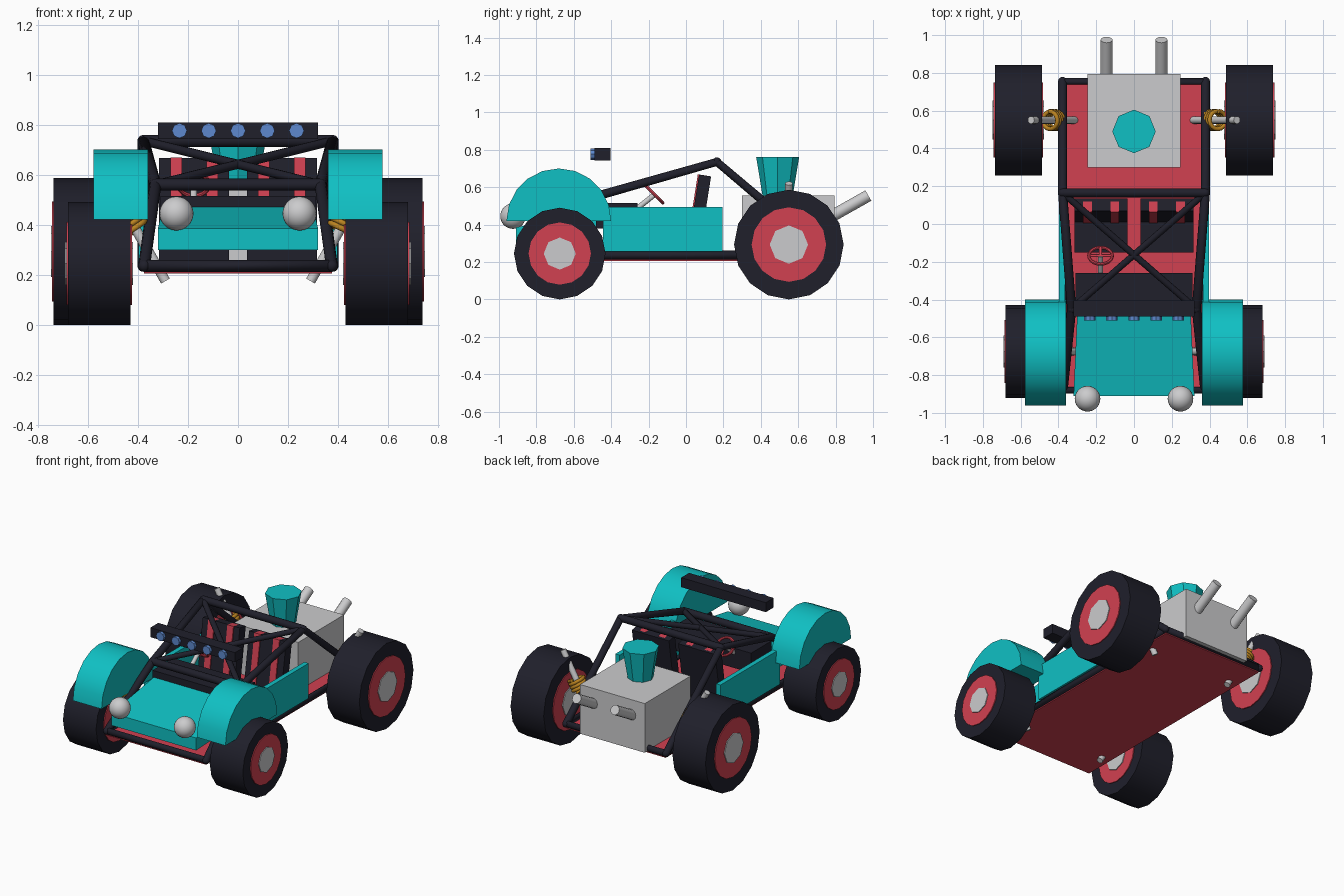
import bpy, bmesh, math
from mathutils import Vector

if "Cube" in bpy.data.objects:
    bpy.data.objects.remove(bpy.data.objects["Cube"])


def material(name, rgb):
    m = bpy.data.materials.new(name)
    m.use_nodes = True
    m.diffuse_color = (*rgb, 1)
    m.node_tree.nodes["Principled BSDF"].inputs["Base Color"].default_value = (*rgb, 1)
    return m


TEAL = material("teal paint", (0.005, 0.53, 0.55))
BLACK = material("black", (0.014, 0.014, 0.024))
RED = material("red", (0.64, 0.052, 0.082))
GREY = material("light grey", (0.6, 0.6, 0.61))
BLUE = material("blue lens", (0.11, 0.25, 0.62))
GOLD = material("gold spring", (0.5, 0.23, 0.015))


def finish(ob, name, mat, smooth=False):
    ob.name = name
    ob.data.materials.append(mat)
    if smooth:
        bpy.ops.object.select_all(action="DESELECT")
        ob.select_set(True)
        bpy.context.view_layer.objects.active = ob
        bpy.ops.object.shade_smooth_by_angle(angle=math.radians(40))
    return ob


def box(name, mat, x, y, z, tilt=0):
    """Box from (min, max) ranges, leaned about x around its centre."""
    lo, hi = Vector((x[0], y[0], z[0])), Vector((x[1], y[1], z[1]))
    bpy.ops.mesh.primitive_cube_add(size=1, location=(lo + hi) / 2)
    ob = bpy.context.object
    ob.scale = hi - lo
    ob.rotation_euler.x = tilt
    return finish(ob, name, mat)


def rod(name, mat, a, b, r1, r2=None, sides=12, smooth=True):
    """Cylinder or cone between two points."""
    a, b = Vector(a), Vector(b)
    bpy.ops.mesh.primitive_cone_add(vertices=sides, radius1=r1, radius2=r1 if r2 is None else r2,
                                    depth=(b - a).length, location=(a + b) / 2)
    ob = bpy.context.object
    ob.rotation_mode = "QUATERNION"
    ob.rotation_quaternion = Vector((0, 0, 1)).rotation_difference(b - a)
    return finish(ob, name, mat, smooth)


def tube(name, mat, points, r, closed=False):
    """Round tube along a path."""
    cu = bpy.data.curves.new(name, "CURVE")
    cu.dimensions = "3D"
    cu.bevel_depth = r
    cu.bevel_resolution = 2
    cu.use_fill_caps = True
    sp = cu.splines.new("POLY")
    sp.points.add(len(points) - 1)
    for p, co in zip(sp.points, points):
        p.co = (*co, 1)
    sp.use_cyclic_u = closed
    ob = bpy.data.objects.new(name, cu)
    bpy.context.collection.objects.link(ob)
    cu.materials.append(mat)
    return ob


def extrude_x(name, mat, profile, x0, x1, smooth=False):
    """Prism from a (y, z) profile."""
    bm = bmesh.new()
    face = bm.faces.new([bm.verts.new((x0, y, z)) for y, z in profile])
    ext = bmesh.ops.extrude_face_region(bm, geom=[face])
    moved = [v for v in ext["geom"] if isinstance(v, bmesh.types.BMVert)]
    bmesh.ops.translate(bm, verts=moved, vec=(x1 - x0, 0, 0))
    bmesh.ops.recalc_face_normals(bm, faces=bm.faces)
    me = bpy.data.meshes.new(name)
    bm.to_mesh(me)
    bm.free()
    ob = bpy.data.objects.new(name, me)
    bpy.context.collection.objects.link(ob)
    return finish(ob, name, mat, smooth)


def wheel(name, s, inner, outer, y, z, r):
    def disc(part, mat, radius, bulge, sides):
        rod(name + part, mat, (s * (inner - bulge), y, z), (s * (outer + bulge), y, z), radius, sides=sides)
    disc("_tyre", BLACK, r, 0, 16)
    disc("_rim", RED, r * 0.68, 0.006, 16)
    disc("_hub", GREY, r * 0.35, 0.011, 8)


def shock(name, s, y):
    a, b = Vector((s * 0.29, y, 0.175)), Vector((s * 0.545, y, 0.62))
    rod(name + "_damper", GREY, a, b, 0.02)
    # coil wound around the damper
    axis = (b - a).normalized()
    side = Vector((0, 1, 0))
    other = axis.cross(side)
    mid = a.lerp(b, 0.54)
    turns, steps = 4, 64
    path = []
    for i in range(steps + 1):
        t = i / steps
        ang = t * turns * math.tau
        path.append(mid + axis * (t - 0.5) * 0.085 + (side * math.cos(ang) + other * math.sin(ang)) * 0.047)
    tube(name + "_spring", GOLD, path, 0.012)


# Floor pan and lower frame
box("floor_pan", RED, (-0.375, 0.375), (-0.88, 0.755), (0.205, 0.225))
R = 0.024
frame = [(0.375, -0.88), (0.375, 0.755), (-0.375, 0.755), (-0.375, -0.88)]
tube("lower_frame", BLACK, [(x, y, 0.236) for x, y in frame], R, closed=True)

# Roll cage
for s, side in ((1, "left"), (-1, "right")):
    cage = [(s * 0.375, -0.88, 0.236), (s * 0.33, -0.45, 0.56),
            (s * 0.378, 0.165, 0.735), (s * 0.378, 0.755, 0.236)]
    tube("roll_cage_" + side, BLACK, cage, R)
    for x, y, z in cage:
        bpy.ops.mesh.primitive_uv_sphere_add(segments=12, ring_count=8, radius=R, location=(x, y, z))
        finish(bpy.context.object, "cage_joint_" + side, BLACK, True)
    rod("roof_brace_" + side, BLACK, (s * 0.33, -0.45, 0.56), (-s * 0.378, 0.165, 0.735), 0.018)
rod("windscreen_bar", BLACK, (-0.33, -0.45, 0.56), (0.33, -0.45, 0.56), R)
rod("roof_bar", BLACK, (-0.378, 0.165, 0.735), (0.378, 0.165, 0.735), R)

# Hood, narrowed slightly toward the cabin
hood = extrude_x("hood", TEAL, [(-0.91, 0.30), (-0.91, 0.385), (-0.48, 0.47), (-0.48, 0.30)], -0.32, 0.32)
for v in hood.data.vertices:
    if v.co.y > -0.6:
        v.co.x *= 0.94
box("dashboard", BLACK, (-0.31, 0.31), (-0.48, -0.26), (0.38, 0.515))

for s, side in ((1, "left"), (-1, "right")):
    # Wheels and suspension
    wheel("front_wheel_" + side, s, 0.43, 0.68, -0.675, 0.245, 0.245)
    wheel("rear_wheel_" + side, s, 0.487, 0.737, 0.55, 0.293, 0.293)
    shock("front_shock_" + side, s, -0.675)
    shock("rear_shock_" + side, s, 0.55)
    # Half-round fenders
    arc = [(-0.68 + 0.28 * math.cos(i * math.pi / 10), 0.42 + 0.28 * math.sin(i * math.pi / 10))
           for i in range(11)]
    extrude_x("fender_" + side, TEAL, arc, s * 0.36, s * 0.577, smooth=True)
    # Body side, headlight, exhaust
    box("side_panel_" + side, TEAL, sorted((s * 0.365, s * 0.398)), (-0.445, 0.195), (0.255, 0.495))
    bpy.ops.mesh.primitive_uv_sphere_add(segments=24, ring_count=14, radius=0.068, location=(s * 0.246, -0.925, 0.445))
    finish(bpy.context.object, "headlight_" + side, GREY, True)
    rod("exhaust_pipe_" + side, GREY, (s * 0.145, 0.70, 0.40), (s * 0.145, 0.975, 0.555), 0.032)
    # Seat with two stripes down the backrest
    box("seat_cushion_" + side, BLACK, sorted((s * 0.035, s * 0.315)), (-0.15, 0.08), (0.225, 0.30))
    lean = math.radians(-9)
    box("seat_back_" + side, BLACK, sorted((s * 0.035, s * 0.315)), (0.035, 0.100), (0.225, 0.665), lean)
    for x in (0.102, 0.246):
        box("seat_stripe_" + side, RED, (s * x - 0.023, s * x + 0.023), (0.029, 0.085), (0.235, 0.667), lean)

# Roof light bar with lenses
box("light_bar", BLACK, (-0.32, 0.32), (-0.49, -0.405), (0.743, 0.808))
for i in range(-2, 3):
    rod("bar_lens", BLUE, (i * 0.117, -0.48, 0.776), (i * 0.117, -0.51, 0.776), 0.03, sides=8)

# Steering wheel and column
centre = Vector((-0.177, -0.168, 0.56))
bpy.ops.mesh.primitive_torus_add(major_radius=0.062, minor_radius=0.009, major_segments=24, minor_segments=8,
                                 location=centre, rotation=(math.radians(-45), 0, 0))
finish(bpy.context.object, "steering_wheel", RED, True)
slope = Vector((0, 0.041, -0.041))
rod("steering_spoke_upright", RED, centre, centre + slope, 0.008)
rod("steering_spoke_cross", RED, centre - Vector((0.06, 0, 0)), centre + Vector((0.06, 0, 0)), 0.008)
rod("steering_column", GREY, centre, (-0.177, -0.275, 0.475), 0.014)

# Engine and air intake
box("engine_block", GREY, (-0.245, 0.245), (0.30, 0.795), (0.22, 0.556))
rod("air_intake", TEAL, (0, 0.49, 0.55), (0, 0.49, 0.762), 0.08, 0.115, sides=8, smooth=False)
